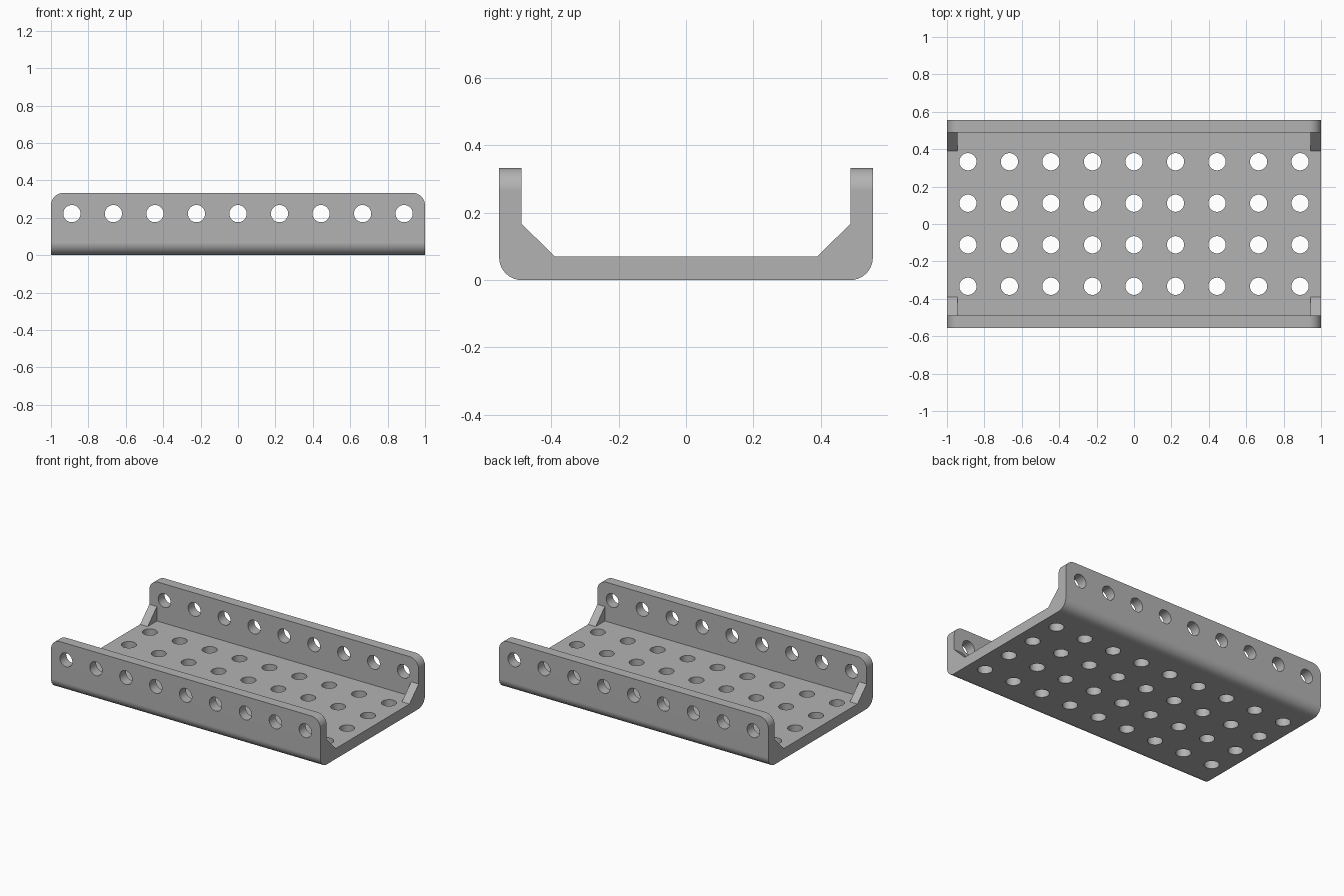
import bpy, bmesh, math
from mathutils import Matrix

cube = bpy.data.objects.get("Cube")
if cube:
    bpy.data.objects.remove(cube)

HALF_W, HEIGHT, WALL, FLOOR = 0.555, 0.333, 0.067, 0.07
RADIUS, PITCH, HOLE = 0.067, 0.222, 0.046
RIB_X, RIB_Y, RIB_Z = 0.056, 0.39, 0.167

grey = bpy.data.materials.new("light_grey")
grey.use_nodes = True
colour = (0.45, 0.45, 0.45, 1)
grey.diffuse_color = colour
grey.node_tree.nodes["Principled BSDF"].inputs["Base Color"].default_value = colour


def make_object(name, bm):
    bmesh.ops.recalc_face_normals(bm, faces=bm.faces)
    mesh = bpy.data.meshes.new(name)
    bm.to_mesh(mesh)
    bm.free()
    mesh.materials.append(grey)
    obj = bpy.data.objects.new(name, mesh)
    bpy.context.collection.objects.link(obj)
    return obj


def prism(profile, x0, x1):
    """Extrude a (y, z) outline along x."""
    bm = bmesh.new()
    face = bm.faces.new([bm.verts.new((x0, y, z)) for y, z in profile])
    ext = bmesh.ops.extrude_face_region(bm, geom=[face])["geom"]
    verts = [v for v in ext if isinstance(v, bmesh.types.BMVert)]
    bmesh.ops.translate(bm, verts=verts, vec=(x1 - x0, 0, 0))
    return bm


# Channel: U outline with rounded bottom edges and rounded wall corners
inner = HALF_W - WALL
half = [(inner, FLOOR), (inner, HEIGHT), (HALF_W, HEIGHT), (HALF_W, 0)]
bm = prism(half + [(-y, z) for y, z in reversed(half)], -1, 1)


def rounded(edge):
    a, b = (v.co for v in edge.verts)
    along_x = abs(a.x - b.x) > 1
    if along_x:
        return abs(a.y) > inner + 0.01 and a.z < 0.01 and b.z < 0.01
    return min(a.z, b.z) > HEIGHT - 0.01 and abs(a.x - b.x) < 0.01


bmesh.ops.bevel(bm, geom=[e for e in bm.edges if rounded(e)], offset=RADIUS,
                offset_type='OFFSET', segments=10, profile=0.5, affect='EDGES')
channel = make_object("perforated_channel", bm)

# Hole cutters: a grid through the floor and a row through both walls
bm = bmesh.new()


def add_cutter(matrix, depth):
    bmesh.ops.create_cone(bm, cap_ends=True, segments=40, radius1=HOLE,
                          radius2=HOLE, depth=depth, matrix=matrix)


for i in range(-4, 5):
    x = i * PITCH
    for row in (-1.5, -0.5, 0.5, 1.5):
        add_cutter(Matrix.Translation((x, row * PITCH, FLOOR / 2)), 0.12)
    for side in (-1, 1):
        place = Matrix.Translation((x, side * (HALF_W - WALL / 2), PITCH))
        add_cutter(place @ Matrix.Rotation(math.pi / 2, 4, 'X'), 0.12)
cutter = make_object("hole_cutter", bm)
cutter.hide_render = True

cut = channel.modifiers.new("holes", 'BOOLEAN')
cut.operation, cut.solver, cut.object = 'DIFFERENCE', 'EXACT', cutter
bpy.context.view_layer.objects.active = channel
bpy.ops.object.modifier_apply(modifier=cut.name)
bpy.data.objects.remove(cutter)

# Smooth the rounded edges and holes, keep the flats flat
bpy.ops.object.select_all(action='DESELECT')
channel.select_set(True)
bpy.ops.object.shade_smooth_by_angle(angle=math.radians(30))
weighted = channel.modifiers.new("flat_faces", 'WEIGHTED_NORMAL')
weighted.keep_sharp = True

# Corner ribs between floor and walls at each end
for end, x_name in ((-1, "right"), (1, "left")):
    for side, y_name in ((-1, "front"), (1, "back")):
        outline = [(side * RIB_Y, FLOOR), (side * inner, FLOOR), (side * inner, RIB_Z)]
        make_object(f"corner_rib_{y_name}_{x_name}",
                    prism(outline, end * (1 - RIB_X), end))
